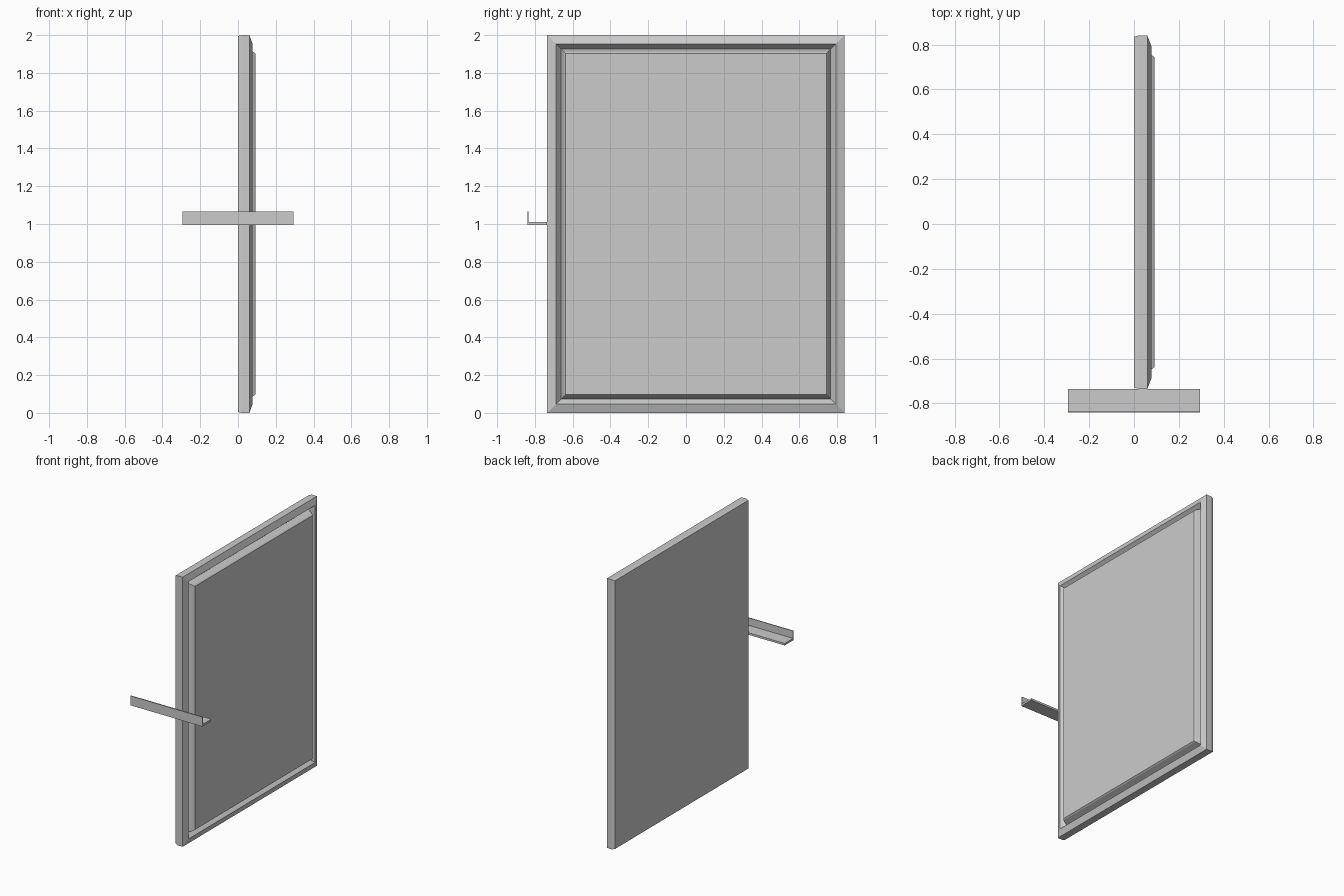
import bpy
import bmesh

cube = bpy.data.objects.get("Cube")
if cube:
    bpy.data.objects.remove(cube, do_unlink=True)

GREY = (0.6, 0.6, 0.6, 1.0)
grey = bpy.data.materials.new("plain grey")
grey.use_nodes = True
grey.diffuse_color = GREY
grey.node_tree.nodes["Principled BSDF"].inputs["Base Color"].default_value = GREY


def finish(name, bm):
    bmesh.ops.recalc_face_normals(bm, faces=bm.faces)
    mesh = bpy.data.meshes.new(name)
    bm.to_mesh(mesh)
    bm.free()
    mesh.materials.append(grey)
    obj = bpy.data.objects.new(name, mesh)
    bpy.context.collection.objects.link(obj)
    return obj


def stepped_panel(name, y0, y1, z0, z1, profile):
    """Rectangular rings, each at (depth x, inset), joined and capped."""
    bm = bmesh.new()
    rings = []
    for x, i in profile:
        corners = ((y0 + i, z0 + i), (y1 - i, z0 + i), (y1 - i, z1 - i), (y0 + i, z1 - i))
        rings.append([bm.verts.new((x, y, z)) for y, z in corners])
    for a, b in zip(rings, rings[1:]):
        for k in range(4):
            n = (k + 1) % 4
            bm.faces.new((a[k], a[n], b[n], b[k]))
    bm.faces.new(rings[0])
    bm.faces.new(rings[-1])
    return finish(name, bm)


def extrusion(name, outline, x0, x1):
    """Outline in the y-z plane, run along x."""
    bm = bmesh.new()
    face = bm.faces.new([bm.verts.new((x0, y, z)) for y, z in outline])
    ext = bmesh.ops.extrude_face_region(bm, geom=[face])
    moved = [v for v in ext["geom"] if isinstance(v, bmesh.types.BMVert)]
    bmesh.ops.translate(bm, verts=moved, vec=(x1 - x0, 0, 0))
    return finish(name, bm)


# Panel: bevelled frame, sloping groove, raised field
stepped_panel("framed_panel", -0.735, 0.84, 0, 2, [
    (0, 0.005), (0.02, 0), (0.06, 0),
    (0.077, 0.046),
    (0.043, 0.074),
    (0.083, 0.09), (0.092, 0.097),
])

# L-shaped ledge across the front edge
extrusion("ledge", [
    (-0.735, 0.995), (-0.735, 1.01), (-0.833, 1.01),
    (-0.833, 1.065), (-0.84, 1.065), (-0.84, 0.995),
], -0.295, 0.295)
